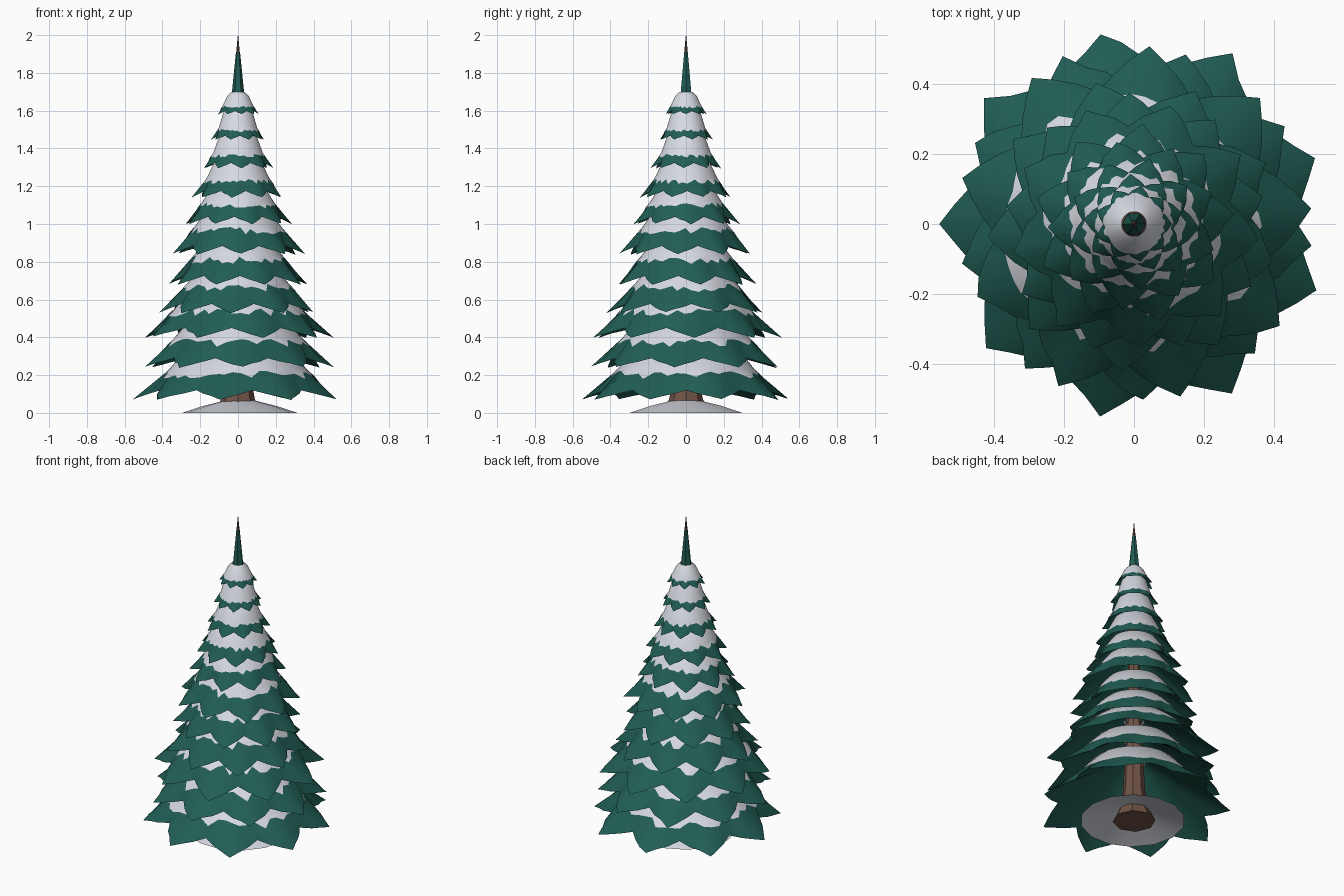
import bpy, bmesh, math, random

random.seed(4)
if "Cube" in bpy.data.objects:
    bpy.data.objects.remove(bpy.data.objects["Cube"])


def material(name, rgb):
    m = bpy.data.materials.new(name)
    m.use_nodes = True
    m.diffuse_color = (*rgb, 1)
    bsdf = m.node_tree.nodes["Principled BSDF"]
    bsdf.inputs["Base Color"].default_value = (*rgb, 1)
    bsdf.inputs["Roughness"].default_value = 0.9
    return m


GREEN = material("needle green", (0.015, 0.112, 0.09))
SNOW = material("snow white", (0.68, 0.70, 0.76))
BROWN = material("bark brown", (0.16, 0.085, 0.06))


def loft(name, rings, materials, band_material, cap=False, angle=40):
    """Skin a stack of equal-length rings; each band takes one material slot."""
    bm = bmesh.new()
    loops = [[bm.verts.new(p) for p in ring] for ring in rings]
    n = len(loops[0])
    for b, (low, high) in enumerate(zip(loops, loops[1:])):
        for i in range(n):
            j = (i + 1) % n
            f = bm.faces.new((low[i], low[j], high[j], high[i]))
            f.material_index = band_material[b]
    if cap:
        bm.faces.new(loops[0][::-1])
        bm.faces.new(loops[-1])
    mesh = bpy.data.meshes.new(name)
    bm.to_mesh(mesh)
    bm.free()
    for m in materials:
        mesh.materials.append(m)
    obj = bpy.data.objects.new(name, mesh)
    bpy.context.collection.objects.link(obj)
    bpy.ops.object.select_all(action="DESELECT")
    obj.select_set(True)
    bpy.context.view_layer.objects.active = obj
    bpy.ops.object.shade_smooth_by_angle(angle=math.radians(angle))
    return obj


def circle(radius, z, sides, cx=0.0):
    step = math.tau / sides
    return [(cx + radius * math.cos(i * step), radius * math.sin(i * step), z)
            for i in range(sides)]


# Trunk, flared at the foot and running up to the tip
trunk = [(0.125, 0), (0.09, 0.07), (0.065, 0.2), (0.045, 0.6), (0.03, 1.2), (0.02, 1.7),
         (0.012, 1.88), (0.001, 2)]
loft("trunk", [circle(r, z, 8) for r, z in trunk], [BROWN], [0] * 7, cap=True)

# Open snow mound around the foot
mound = [(0.305, 0), (0.2, 0.035), (0.08, 0.065)]
loft("snow_mound", [circle(r, z, 14, 0.01) for r, z in mound], [SNOW], [0, 0])

# Slender top shoot
loft("top_shoot", [circle(0.034, 1.68, 6), circle(0.011, 1.91, 6)], [GREEN], [0], cap=True, angle=20)


# Branch tiers: star-shaped skirts, snowy above, green at the rim and underneath
POINTS = 9
SPREAD = ((0, 1.0), (6, 0.925), (12.5, 0.86), (20, 0.78), (27.5, 0.86), (34, 0.925))


def branch_tier(index, radius, z_tip, turn, z_top):
    green_h = min(0.125, 0.33 * radius)
    slope = 1.65 - 1.5 * radius
    width = green_h / slope
    edge_r, edge_z = radius - width, z_tip + green_h
    rise = z_top - edge_z
    crown_r = max(0.035, radius * 0.12)
    under_crown, lining, rim, snow_line, brow, shoulder, crown = rings = [[] for _ in range(7)]
    for p in range(POINTS):
        reach = random.uniform(0.975, 1.015)
        for offset, scale in SPREAD:
            a = math.radians(turn + p * 360 / POINTS + offset)

            def put(ring, r, z):
                ring.append((r * math.cos(a), r * math.sin(a), z))

            r = radius * scale * (reach if offset in (0, 6, 34) else 1)
            d = random.uniform(-0.22, 0.12) * width
            put(under_crown, crown_r, z_top - 0.02)
            put(lining, edge_r * 0.66, edge_z + rise * 0.22)
            put(rim, r, z_tip + (radius - r) * slope * 0.5)
            # ragged snow line, kept on the slope
            put(snow_line, edge_r + d, edge_z - d * slope)
            put(brow, edge_r - 0.28 * width, edge_z + 0.3 * green_h)
            put(shoulder, edge_r * 0.66, edge_z + rise * 0.72)
            put(crown, crown_r, z_top)
    loft(f"branch_tier_{index}", rings, [GREEN, SNOW], [0, 0, 0, 1, 1, 1], angle=50)


# radius, tip height, turn
tiers = [(0.56, 0.07, 20), (0.515, 0.24, 33), (0.505, 0.40, 5), (0.42, 0.53, 25), (0.375, 0.68, 12),
         (0.36, 0.84, 33), (0.285, 1.0, 5), (0.245, 1.14, 22), (0.19, 1.295, 36), (0.145, 1.445, 14),
         (0.112, 1.58, 0)]
for i, (radius, z, turn) in enumerate(tiers):
    top = 1.7 if i == len(tiers) - 1 else tiers[i + 1][1] + 0.03 + 0.25 * radius
    branch_tier(i + 1, radius, z, turn, top)
